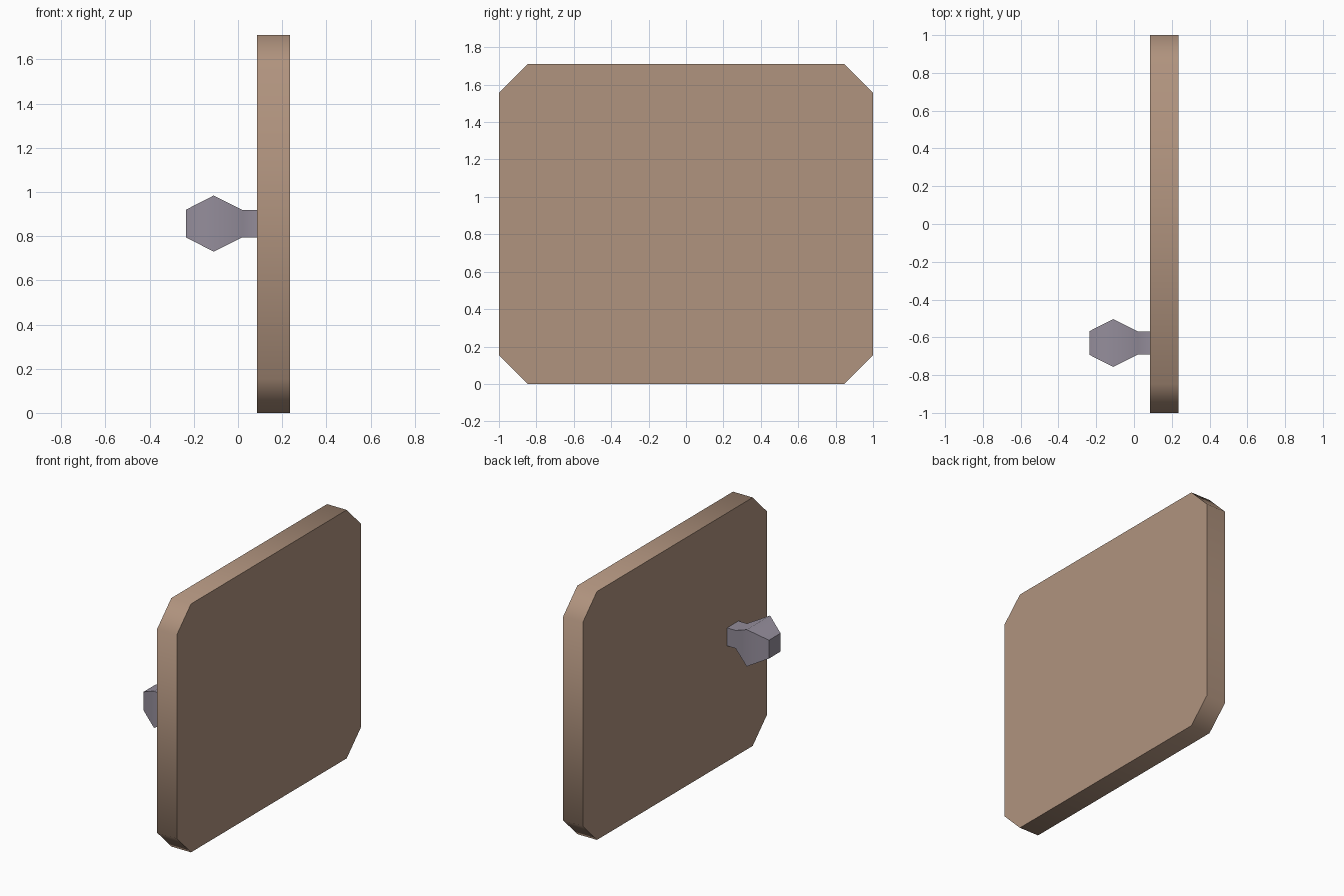
import bpy, bmesh, math

cube = bpy.data.objects.get("Cube")
if cube:
    bpy.data.objects.remove(cube)


def material(name, colour):
    m = bpy.data.materials.new(name)
    m.use_nodes = True
    m.diffuse_color = (*colour, 1)
    m.node_tree.nodes["Principled BSDF"].inputs["Base Color"].default_value = (*colour, 1)
    return m


def loft_x(name, sections, centre, mat):
    """Closed solid through (x, outline) sections; each outline is a list of (y, z)."""
    bm = bmesh.new()
    cy, cz = centre
    rings = [[bm.verts.new((x, cy + y, cz + z)) for y, z in outline]
             for x, outline in sections]
    n = len(rings[0])
    for a, b in zip(rings, rings[1:]):
        for i in range(n):
            j = (i + 1) % n
            bm.faces.new((a[i], a[j], b[j], b[i]))
    bm.faces.new(rings[0])
    bm.faces.new(rings[-1])
    bmesh.ops.recalc_face_normals(bm, faces=bm.faces)
    mesh = bpy.data.meshes.new(name)
    bm.to_mesh(mesh)
    bm.free()
    mesh.materials.append(mat)
    ob = bpy.data.objects.new(name, mesh)
    bpy.context.collection.objects.link(ob)
    bpy.ops.object.select_all(action='DESELECT')
    ob.select_set(True)
    bpy.context.view_layer.objects.active = ob
    bpy.ops.object.shade_smooth_by_angle(angle=math.radians(60))
    return ob


def square(h):
    return [(-h, -h), (h, -h), (h, h), (-h, h)]


def chamfered(w, h, c):
    return [(-w + c, -h), (w - c, -h), (w, -h + c), (w, h - c),
            (w - c, h), (-w + c, h), (-w, h - c), (-w, -h + c)]


wood = material("brown wood", (0.434, 0.292, 0.209))
metal = material("grey metal", (0.30, 0.27, 0.33))

# Door panel with cut corners
outline = chamfered(1.0, 0.855, 0.153)
loft_x("door_panel", [(0.085, outline), (0.235, outline)], (0, 0.855), wood)

# Square knob: end, widest ridge, neck and stem
knob = [(-0.235, 0.063), (-0.11, 0.127), (0.02, 0.062), (0.085, 0.062)]
loft_x("door_knob", [(x, square(h)) for x, h in knob], (-0.63, 0.857), metal)
